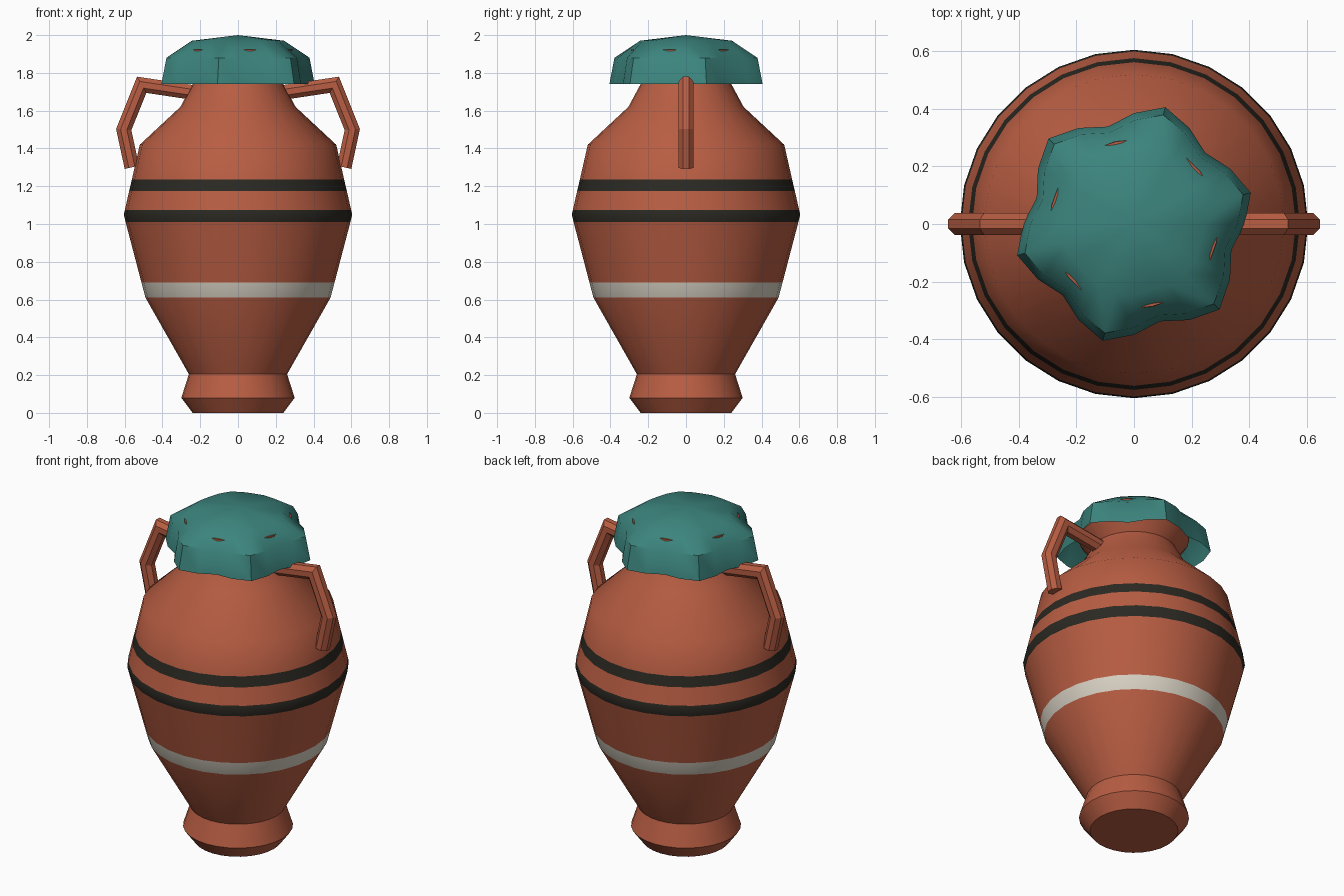
import bpy, bmesh
from math import cos, sin, pi, radians
from mathutils import Vector

cube = bpy.data.objects.get("Cube")
if cube:
    bpy.data.objects.remove(cube, do_unlink=True)


def material(name, rgb):
    m = bpy.data.materials.new(name)
    m.use_nodes = True
    m.diffuse_color = (*rgb, 1)
    m.node_tree.nodes["Principled BSDF"].inputs["Base Color"].default_value = (*rgb, 1)
    return m


terracotta = material("terracotta", (0.48, 0.11, 0.055))
black = material("black_glaze", (0.024, 0.022, 0.016))
cream = material("cream_glaze", (0.69, 0.64, 0.55))
teal = material("teal_cloth", (0.045, 0.23, 0.205))


def finish(name, bm, mats, smooth=None):
    bmesh.ops.recalc_face_normals(bm, faces=bm.faces)
    me = bpy.data.meshes.new(name)
    bm.to_mesh(me)
    bm.free()
    for m in mats:
        me.materials.append(m)
    ob = bpy.data.objects.new(name, me)
    bpy.context.collection.objects.link(ob)
    if smooth:
        bpy.ops.object.select_all(action="DESELECT")
        ob.select_set(True)
        bpy.context.view_layer.objects.active = ob
        bpy.ops.object.shade_smooth_by_angle(angle=radians(smooth))
    return ob


def bridge(bm, a, b):
    n = len(a)
    return [bm.faces.new((a[i], a[(i + 1) % n], b[(i + 1) % n], b[i])) for i in range(n)]


# Jar body: turned profile, with rings at the edges of the painted bands
profile = [(0.24, 0), (0.30, 0.08), (0.26, 0.205), (0.49, 0.61), (0.511, 0.69),
           (0.595, 1.01), (0.605, 1.05), (0.599, 1.075), (0.576, 1.175),
           (0.562, 1.235), (0.52, 1.42), (0.305, 1.62), (0.235, 1.75),
           (0.30, 1.83), (0.293, 1.925)]
bands = [(0.61, 0.69, 2), (1.01, 1.075, 1), (1.175, 1.235, 1)]
SIDES = 28
bm = bmesh.new()
rings = [[bm.verts.new((r * cos(2 * pi * i / SIDES), r * sin(2 * pi * i / SIDES), z))
          for i in range(SIDES)] for r, z in profile]
for a, b in zip(rings, rings[1:]):
    bridge(bm, a, b)
bm.faces.new(rings[0])
bm.faces.new(rings[-1])
for f in bm.faces:
    z = f.calc_center_median().z
    for low, high, index in bands:
        if low < z < high:
            f.material_index = index
finish("jar_body", bm, [terracotta, black, cream], 40)

# Cloth cover: fluted rings hanging from a central point
FOLDS = 6
SEGMENTS = FOLDS * 4
bm = bmesh.new()
top = bm.verts.new((0, 0, 2))
rings = []
for radius, wave, z in [(0.245, 0.006, 1.97), (0.36, 0.032, 1.88), (0.385, 0.035, 1.74)]:
    ring = []
    for i in range(SEGMENTS):
        t = 2 * pi * i / SEGMENTS
        r = radius + wave * cos(FOLDS * (t - radians(15)))
        ring.append(bm.verts.new((r * cos(t), r * sin(t), z)))
    rings.append(ring)
for i in range(SEGMENTS):
    bm.faces.new((top, rings[0][i], rings[0][(i + 1) % SEGMENTS]))
for a, b in zip(rings, rings[1:]):
    bridge(bm, a, b)
finish("cloth_cover", bm, [teal], 43)


# Handles: eight-sided rod mitred along a bent path
def handle(name, side):
    path = [Vector(p) for p in [(0.23, 0, 1.695), (0.51, 0, 1.737),
                                (0.605, 0, 1.50), (0.562, 0, 1.30)]]
    bm = bmesh.new()
    rings = []
    for k, p in enumerate(path):
        d_in = (p - path[max(k - 1, 0)]).normalized()
        d_out = (path[min(k + 1, len(path) - 1)] - p).normalized()
        tangent = (d_in + d_out).normalized()
        across = Vector((0, 1, 0))
        normal = tangent.cross(across)
        stretch = 1 / tangent.dot(d_out if d_out.length else d_in)
        ring = []
        for i in range(8):
            t = 2 * pi * (i + 0.5) / 8
            v = p + 0.042 * (across * cos(t) + normal * sin(t) * stretch)
            ring.append(bm.verts.new((side * v.x, v.y, v.z)))
        rings.append(ring)
    for a, b in zip(rings, rings[1:]):
        bridge(bm, a, b)
    bm.faces.new(rings[0])
    bm.faces.new(rings[-1])
    finish(name, bm, [terracotta])


handle("left_handle", 1)
handle("right_handle", -1)
